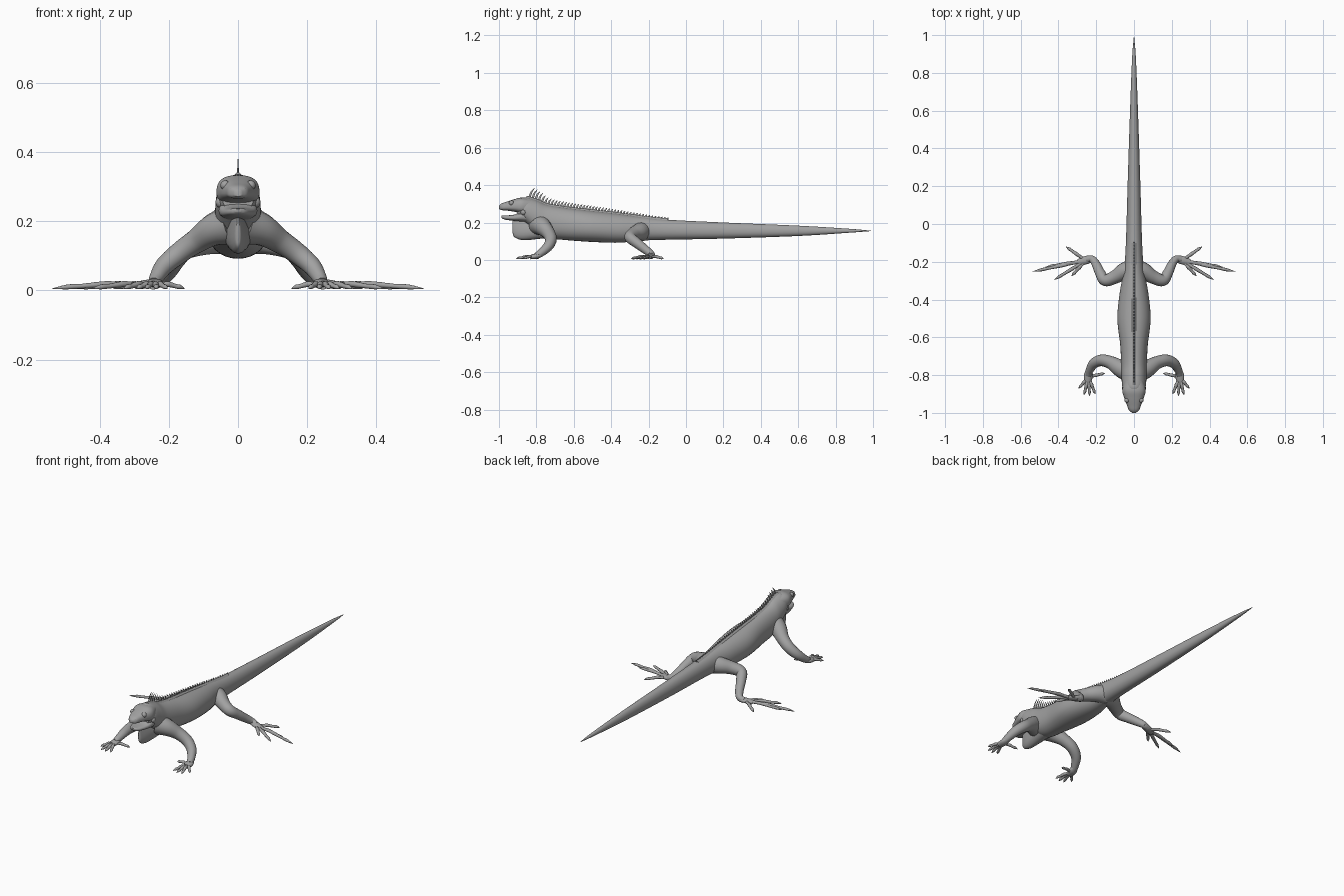
import bpy, bmesh, math
from mathutils import Vector

cube = bpy.data.objects.get("Cube")
if cube:
    bpy.data.objects.remove(cube)

skin = bpy.data.materials.new("grey_skin")
skin.use_nodes = True
GREY = (0.36, 0.36, 0.36, 1)
skin.diffuse_color = GREY
skin.node_tree.nodes["Principled BSDF"].inputs["Base Color"].default_value = GREY


def spline(points, steps):
    """Smooth curve through points of any dimension."""
    p = [Vector(q) for q in points]
    p = [p[0] * 2 - p[1]] + p + [p[-1] * 2 - p[-2]]
    out = []
    for a, b, c, d in zip(p, p[1:], p[2:], p[3:]):
        for i in range(steps):
            t = i / steps
            out.append((b * 2 + (c - a) * t + (a * 2 - b * 5 + c * 4 - d) * t**2
                        + (b * 3 - a - c * 3 + d) * t**3) / 2)
    return out + [p[-2]]


def loft(bm, rings):
    """Skin closed rings and cap both ends."""
    rows = [[bm.verts.new(v) for v in ring] for ring in rings]
    n = len(rows[0])
    for a, b in zip(rows, rows[1:]):
        for i in range(n):
            j = (i + 1) % n
            bm.faces.new((a[i], a[j], b[j], b[i]))
    bm.faces.new(rows[0])
    bm.faces.new(rows[-1])


def sections(bm, table, steps=5, n=28, power=0.9, egg=0.0):
    """Loft along y from (y, half width, top, bottom)."""
    rings = []
    for y, w, top, bot in spline(table, steps):
        w, h, ring = max(w, 0.001), max((top - bot) / 2, 0.001), []
        for k in range(n):
            c, s = math.cos(math.tau * k / n), math.sin(math.tau * k / n)
            x = math.copysign(abs(c) ** power, c) * w * (1 - egg * s)
            z = math.copysign(abs(s) ** power, s) * h
            ring.append((x, y, (top + bot) / 2 + z))
        rings.append(ring)
    loft(bm, rings)


def tube(bm, path, steps=5, n=14, flat=1.0, ref=(0, 0, 1)):
    """Loft along a path of (x, y, z, radius), flattened along ref."""
    pts, rings = spline(path, steps), []
    for i, p in enumerate(pts):
        t = (pts[min(i + 1, len(pts) - 1)] - pts[max(i - 1, 0)]).to_3d().normalized()
        side = t.cross(Vector(ref)).normalized()
        up = side.cross(t) * flat
        r = max(p[3], 0.0008)
        rings.append([p.to_3d() + (side * math.cos(a) + up * math.sin(a)) * r
                      for a in (math.tau * k / n for k in range(n))])
    loft(bm, rings)


def finish(name, bm, mirror=False):
    bmesh.ops.recalc_face_normals(bm, faces=bm.faces[:])
    mesh = bpy.data.meshes.new(name)
    bm.to_mesh(mesh)
    bm.free()
    mesh.materials.append(skin)
    ob = bpy.data.objects.new(name, mesh)
    bpy.context.collection.objects.link(ob)
    if mirror:
        ob.modifiers.new("Mirror", 'MIRROR')
    bpy.ops.object.select_all(action='DESELECT')
    ob.select_set(True)
    bpy.context.view_layer.objects.active = ob
    bpy.ops.object.shade_smooth_by_angle(angle=math.radians(50))


# Trunk and tail in one loft
BODY = [(-0.90, 0.045, 0.322, 0.225), (-0.86, 0.062, 0.335, 0.20),
        (-0.80, 0.066, 0.32, 0.15), (-0.74, 0.068, 0.295, 0.118),
        (-0.64, 0.073, 0.278, 0.106), (-0.50, 0.088, 0.262, 0.096),
        (-0.36, 0.075, 0.246, 0.092), (-0.24, 0.053, 0.23, 0.103),
        (-0.10, 0.043, 0.215, 0.108), (0.2, 0.034, 0.20, 0.114),
        (0.6, 0.021, 0.183, 0.128), (0.88, 0.010, 0.166, 0.146),
        (0.99, 0.001, 0.156, 0.154)]
bm = bmesh.new()
sections(bm, BODY, 7, 32, 0.95, 0.08)
finish("body_and_tail", bm)

# Upper and lower jaws around the open mouth
bm = bmesh.new()
sections(bm, [(-0.83, 0.05, 0.325, 0.25), (-0.88, 0.062, 0.333, 0.25),
              (-0.92, 0.052, 0.324, 0.258), (-0.96, 0.037, 0.311, 0.264),
              (-0.985, 0.027, 0.302, 0.266), (-1.0, 0.010, 0.29, 0.272)], 5, 28, 0.75, 0.1)
finish("upper_head", bm)
bm = bmesh.new()
sections(bm, [(-0.83, 0.05, 0.26, 0.20), (-0.88, 0.056, 0.256, 0.205),
              (-0.92, 0.046, 0.242, 0.209), (-0.96, 0.033, 0.238, 0.214),
              (-0.978, 0.022, 0.238, 0.219), (-0.987, 0.008, 0.236, 0.226)], 5, 28, 0.8)
finish("lower_jaw", bm)

# Hanging throat flap
bm = bmesh.new()
sections(bm, [(-0.928, 0.004, 0.222, 0.15), (-0.92, 0.010, 0.228, 0.125),
              (-0.89, 0.020, 0.235, 0.109), (-0.85, 0.028, 0.24, 0.106),
              (-0.79, 0.036, 0.24, 0.112), (-0.72, 0.04, 0.22, 0.12)], 5, 20, 1.0, 0.4)
finish("throat_flap", bm)


def balls(name, spots):
    bm = bmesh.new()
    for x, y, z, r in spots:
        made = bmesh.ops.create_uvsphere(bm, u_segments=16, v_segments=10, radius=r)
        bmesh.ops.translate(bm, verts=made["verts"], vec=(x, y, z))
    finish(name, bm, True)


balls("eyes", [(0.037, -0.933, 0.304, 0.014)])
balls("nostrils", [(0.016, -0.985, 0.292, 0.006)])
balls("cheek_scales", [(0.048, -0.868, 0.255, 0.017)])

# Low ridge and curved spines down the back
crest = [q for q in spline(BODY, 7) if -0.86 <= q[0] <= -0.08]


def back_height(y):
    for a, b in zip(crest, crest[1:]):
        if a[0] <= y <= b[0]:
            return a[2] + (b[2] - a[2]) * (y - a[0]) / (b[0] - a[0])
    return crest[-1][2]


bm = bmesh.new()
sections(bm, [(q[0], 0.016, q[2] + 0.008, q[2] - 0.02) for q in crest], 1, 12, 1.0, 0.7)
finish("back_ridge", bm)
bm = bmesh.new()
COUNT = 46
for i in range(COUNT):
    f = i / (COUNT - 1)
    y = -0.855 + 0.755 * f
    h = 0.012 + 0.024 * (1 - f) + 0.02 * max(0, 1 - 7 * f)
    z = back_height(y)
    tube(bm, [(0, y, z - 0.004, 0.007), (0, y + h * 0.2, z + h * 0.55, 0.005),
              (0, y + h * 0.55, z + h, 0.001)], 3, 6, 0.45, (1, 0, 0))
finish("back_spines", bm)


def limb(name, leg, palm, root, toes, r):
    """Leg, flat foot and jointed toes with claws, mirrored."""
    bm = bmesh.new()
    tube(bm, leg, 7, 18)
    tube(bm, palm, 5, 14, 0.6)
    base = Vector(root)
    for x, y in toes:
        tip = Vector((x, y, 0.008))
        path = []
        for t, size, lift in ((0, 1.2, 0), (0.3, 0.9, 0.004), (0.45, 1.1, 0.006),
                              (0.7, 0.85, 0.002), (0.84, 0.9, 0.001), (1, 0.1, -0.003)):
            p = base.lerp(tip, t)
            path.append((p.x, p.y, p.z + lift, r * size))
        tube(bm, path, 3, 10, 0.9)
    finish(name, bm, True)


limb("front_legs",
     [(0.02, -0.785, 0.19, 0.058), (0.07, -0.765, 0.175, 0.047), (0.12, -0.735, 0.143, 0.035),
      (0.17, -0.722, 0.108, 0.031), (0.212, -0.738, 0.072, 0.027),
      (0.235, -0.775, 0.038, 0.021), (0.242, -0.80, 0.022, 0.017)],
     [(0.236, -0.775, 0.026, 0.016), (0.241, -0.80, 0.02, 0.024), (0.245, -0.832, 0.015, 0.02)],
     (0.241, -0.81, 0.016),
     [(0.155, -0.79), (0.205, -0.90), (0.235, -0.91), (0.265, -0.905), (0.293, -0.87)], 0.0085)

limb("hind_legs",
     [(0.0, -0.235, 0.155, 0.055), (0.05, -0.25, 0.15, 0.046), (0.10, -0.28, 0.138, 0.036),
      (0.152, -0.298, 0.12, 0.031), (0.178, -0.262, 0.09, 0.027), (0.20, -0.215, 0.054, 0.023),
      (0.222, -0.186, 0.03, 0.019), (0.25, -0.187, 0.02, 0.016)],
     [(0.215, -0.182, 0.025, 0.016), (0.25, -0.19, 0.02, 0.022), (0.295, -0.204, 0.014, 0.018)],
     (0.255, -0.193, 0.016),
     [(0.36, -0.12), (0.537, -0.252), (0.47, -0.228), (0.422, -0.295), (0.33, -0.275)], 0.009)
